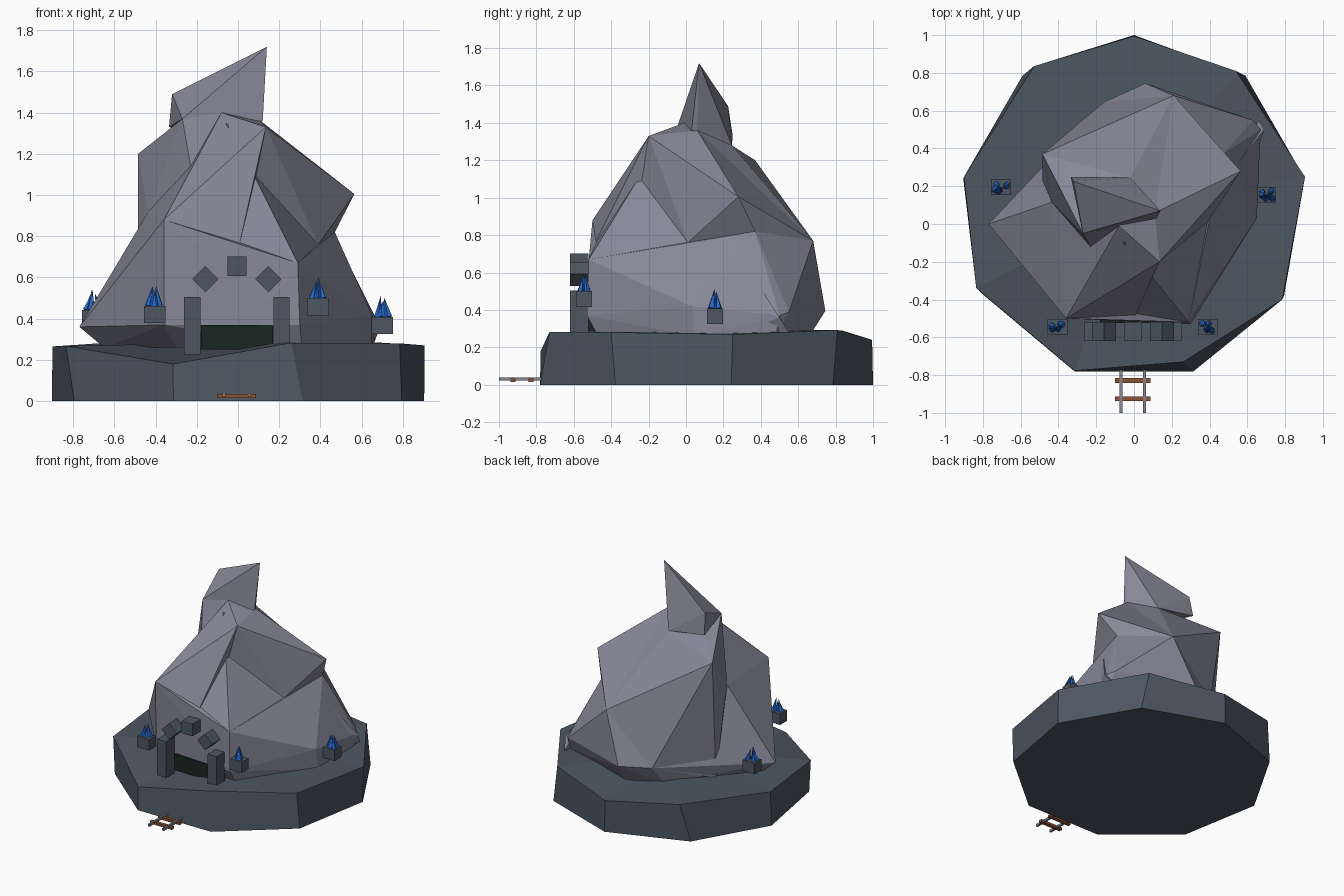
import bpy, bmesh, math, random
from mathutils import Matrix, Vector

random.seed(4)
cube = bpy.data.objects.get("Cube")
if cube:
    bpy.data.objects.remove(cube, do_unlink=True)


def material(name, srgb):
    col = [(c / 255) ** 2.2 for c in srgb] + [1.0]
    m = bpy.data.materials.new(name)
    m.use_nodes = True
    m.diffuse_color = col
    m.node_tree.nodes["Principled BSDF"].inputs["Base Color"].default_value = col
    return m


SLATE = material("slate", (78, 87, 98))
ROCK = material("rock_grey", (134, 134, 151))
DARK = material("tunnel_dark", (29, 42, 38))
BLUE = material("crystal_blue", (45, 105, 205))
STEEL = material("rail_steel", (130, 132, 142))
WOOD = material("tie_wood", (139, 84, 54))


def finish(name, bm, mat):
    bmesh.ops.recalc_face_normals(bm, faces=bm.faces)
    mesh = bpy.data.meshes.new(name)
    bm.to_mesh(mesh)
    bm.free()
    mesh.materials.append(mat)
    ob = bpy.data.objects.new(name, mesh)
    bpy.context.collection.objects.link(ob)
    return ob


def box(name, centre, size, mat, tilt=0):
    bm = bmesh.new()
    xf = (Matrix.Translation(centre) @ Matrix.Rotation(tilt, 4, 'Y')
          @ Matrix.Diagonal((*size, 1)))
    bmesh.ops.create_cube(bm, size=1, matrix=xf)
    return finish(name, bm, mat)


def hull(name, points):
    """Faceted boulder wrapped around a few corner points."""
    bm = bmesh.new()
    for p in points:
        bm.verts.new(p)
    res = bmesh.ops.convex_hull(bm, input=bm.verts)
    loose = set(res["geom_interior"]) | set(res["geom_unused"])
    bmesh.ops.delete(bm, geom=[v for v in loose if isinstance(v, bmesh.types.BMVert)],
                     context='VERTS')
    return finish(name, bm, ROCK)


# Nine-sided island base with a worn upper rim
bm = bmesh.new()
bottom = []
for i in range(9):
    a = math.radians(90 + 40 * i)
    bottom.append(bm.verts.new((0.918 * math.cos(a), 0.082 + 0.918 * math.sin(a), 0)))
rim = [(0, 0.995, 0.24), (-0.53, 0.835, 0.29), (-0.9, 0.25, 0.265),
       (-0.835, -0.34, 0.267), (-0.315, -0.777, 0.18), (0.26, -0.73, 0.283),
       (0.785, -0.40, 0.28), (0.905, 0.25, 0.27), (0.54, 0.81, 0.293)]
top = [bm.verts.new(p) for p in rim]
centre = bm.verts.new((0, 0.09, 0.285))
bm.faces.new(bottom)
for i in range(9):
    j = (i + 1) % 9
    bm.faces.new((bottom[i], bottom[j], top[j], top[i]))
    bm.faces.new((top[i], top[j], centre))
finish("island_base", bm, SLATE)

# Shared mountain corners
peak = (0.14, 0.07, 1.72)
crest = (-0.32, 0.225, 1.49)
brow = (-0.27, -0.05, 1.37)
throat = (-0.08, -0.01, 1.4)
front_ridge = (0.135, -0.2, 1.33)
ridge_foot = (0.07, -0.25, 1.11)
ridge_notch = (-0.23, -0.12, 1.14)
left_shoulder = (0.565, 0.28, 1.005)
right_shoulder = (-0.485, 0.37, 1.2)
front_right = (-0.36, -0.5, 0.88)
front_left = (0.29, -0.52, 0.67)
front_mid = (0, -0.5, 0.73)
side_right = (-0.435, 0.115, 0.92)
back_top = (0.21, 0.68, 0.77)
back_right = (-0.16, 0.645, 0.4)
back_valley = (0.105, 0.33, 1.12)
neck_left = (0.11, 0.06, 1.36)
neck_back = (-0.02, 0.245, 1.28)
side_left = (0.3, 0, 1.2)
flank_left = (0.47, 0.37, 0.82)
flank_notch = (0.39, 0.01, 0.76)
core = (0, 0.1, 0.5)

# Mountain pieces from the foot to the peak
hull("mountain_foot", [
    (-0.77, 0, 0.36), (-0.36, -0.49, 0.37), (0.3, -0.53, 0.37), (0.42, -0.22, 0.27),
    (0.65, 0.03, 0.42), (0.67, 0.5, 0.37), (0.63, 0.55, 0.39), (0.06, 0.745, 0.395),
    (-0.65, 0, 0.26), (-0.3, -0.36, 0.26), (0.31, -0.47, 0.26),
    (0.65, 0.05, 0.26), (0.66, 0.48, 0.26), (0.06, 0.66, 0.26), (-0.2, 0.55, 0.26),
    back_right, front_right, front_left, front_mid,
    side_right, back_top, flank_left, flank_notch])
hull("mountain_left_shoulder", [
    front_ridge, ridge_foot, side_left, left_shoulder, flank_left, flank_notch,
    back_top, back_valley, neck_left, core])
hull("mountain_front_apron", [ridge_foot, front_left, front_mid, flank_notch, core])
hull("mountain_front_ridge", [
    front_ridge, ridge_foot, front_right, front_mid, throat, neck_left,
    ridge_notch, core])
hull("mountain_right_side", [front_right, side_right, ridge_notch, core])
hull("mountain_right_neck", [brow, throat, side_right, ridge_notch, neck_back, core])
hull("mountain_back", [
    right_shoulder, brow, throat, neck_left, neck_back, side_right, back_right,
    back_top, back_valley, (-0.4, 0.41, 1.1), (-0.485, 0.23, 0.78),
    (-0.46, 0.29, 0.27), core])
hull("mountain_peak", [
    peak, crest, brow, neck_left, neck_back, (-0.335, 0.25, 1.33),
    (0.12, 0.03, 1.36)])
hull("brow_shard", [
    (-0.06, -0.1, 1.35), (0.0, -0.17, 1.24), (-0.02, -0.02, 1.25), (0.03, -0.08, 1.3)])
hull("foot_shard", [
    (0.69, 0.5, 0.36), (0.6, 0.28, 0.27), (0.66, 0.55, 0.28),
    (0.55, 0.32, 0.64), (0.6, 0.25, 0.45)])

# Mine entrance
box("tunnel_mouth", (-0.005, -0.42, 0.31), (0.35, 0.21, 0.12), DARK)
for side, x in (("right", -0.222), ("left", 0.212)):
    box(side + "_pillar", (x, -0.57, 0.365), (0.078, 0.1, 0.28), SLATE)
for side, x in (("right", -0.158), ("left", 0.148)):
    box(side + "_arch_stone", (x, -0.57, 0.592), (0.09, 0.1, 0.09), SLATE, math.pi / 4)
box("arch_keystone", (-0.005, -0.57, 0.655), (0.094, 0.1, 0.094), SLATE)

# Crystal clusters on stone blocks, spikes leaning in to a common tip
blocks = [(-0.405, -0.545, 0.42), (0.39, -0.545, 0.458),
          (0.7, 0.155, 0.367), (-0.705, 0.195, 0.4)]
for n, (x, y, z) in enumerate(blocks, 1):
    box(f"crystal_block_{n}", (x, y, z), (0.104, 0.084, 0.084), SLATE)
    bm = bmesh.new()
    for k in range(9):
        h = random.uniform(0.07, 0.105)
        dx, dy = random.uniform(-0.036, 0.036), random.uniform(-0.022, 0.022)
        axis = Vector((-0.7 * dx, -0.7 * dy, h))
        turn = axis.to_track_quat('Z', 'Y').to_matrix().to_4x4()
        spot = Vector((x + dx, y + dy, z + 0.04)) + axis / 2
        bmesh.ops.create_cone(bm, cap_ends=True, segments=5, radius1=0.018,
                              radius2=0, depth=h,
                              matrix=Matrix.Translation(spot) @ turn)
    finish(f"crystal_cluster_{n}", bm, BLUE)

# Track leading out of the base
for side, x in (("right", -0.068), ("left", 0.055)):
    box(side + "_rail", (x, -0.85, 0.031), (0.015, 0.3, 0.018), STEEL)
for n, y in enumerate((-0.925, -0.828), 1):
    box(f"track_tie_{n}", (-0.007, y, 0.024), (0.188, 0.026, 0.02), WOOD)
